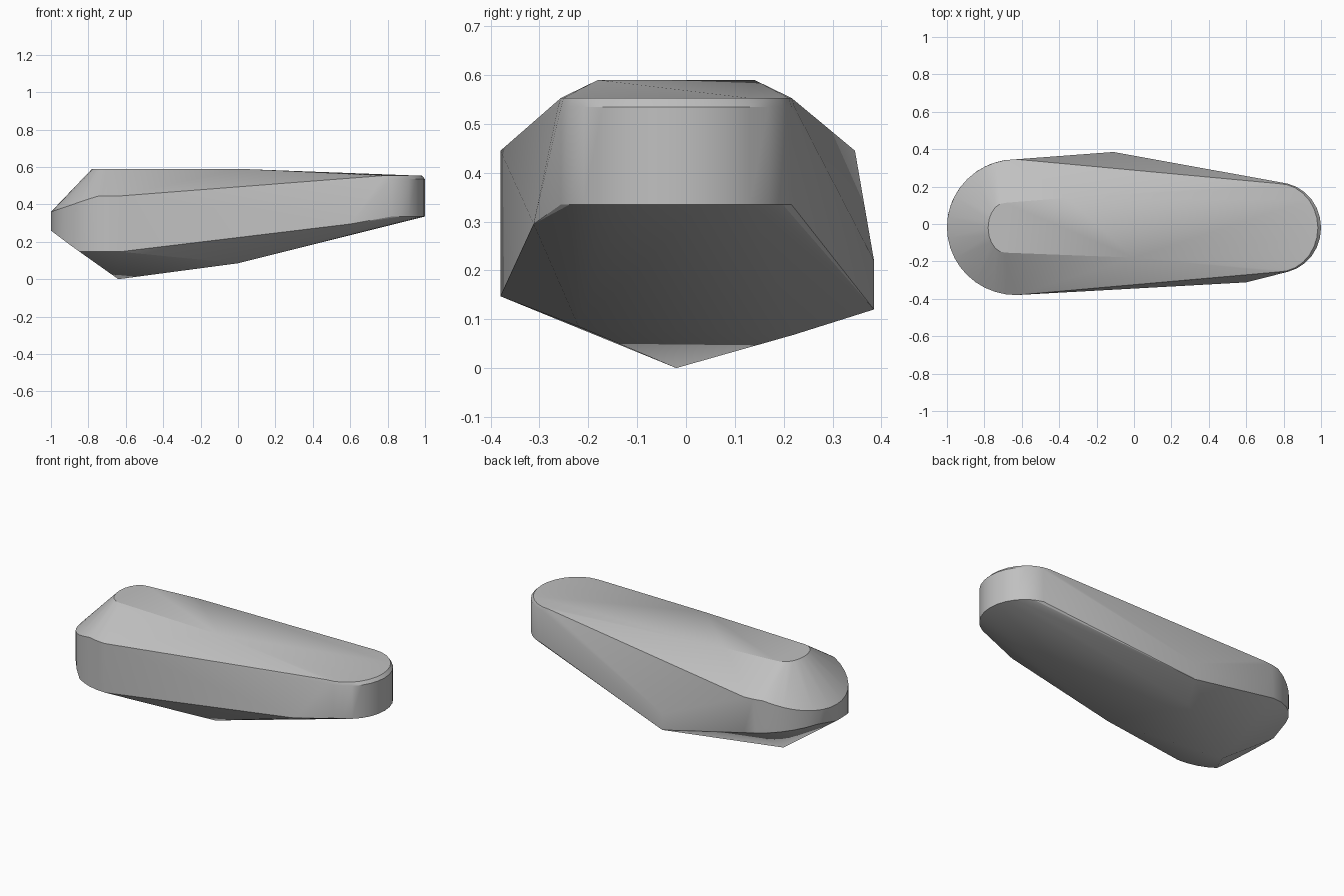
import bpy, bmesh, math

cube = bpy.data.objects.get("Cube")
if cube:
    bpy.data.objects.remove(cube, do_unlink=True)

grey = bpy.data.materials.new("stone_grey")
grey.use_nodes = True
colour = (0.53, 0.53, 0.53, 1)
grey.diffuse_color = colour
grey.node_tree.nodes["Principled BSDF"].inputs["Base Color"].default_value = colour


def arc(cx, cy, rx, ry, start, end, steps, height):
    """Points on an elliptical arc; height is a function of x."""
    points = []
    for i in range(steps + 1):
        a = math.radians(start + (end - start) * i / steps)
        x = cx + rx * math.cos(a)
        points.append((x, cy + ry * math.sin(a), height(x)))
    return points


def slope(x0, z0, x1, z1):
    """Height running from z0 at x0 to z1 at x1, level beyond."""
    def height(x):
        t = min(max((x - x0) / (x1 - x0), 0), 1)
        return z0 + (z1 - z0) * t
    return height


points = []

# Narrow end: upright rounded wall with a fine bevel on top
for inset, z in ((0, 0.335), (0, 0.535), (0.017, 0.553)):
    points += arc(0.77, -0.02, 0.23 - inset, 0.242 - inset / 3, -90, 90, 14,
                  lambda x, z=z: z)

# Broad end: shoulder rim, and the lower rim that drops toward the front
points += arc(-0.63, -0.017, 0.37, 0.363, 90, 270, 20, slope(-1, 0.36, -0.75, 0.445))
points += arc(-0.63, -0.017, 0.37, 0.363, 180, 270, 10, slope(-1, 0.26, -0.85, 0.147))
points += arc(-0.63, -0.017, 0.37, 0.363, 90, 180, 8, slope(-1, 0.29, -0.63, 0.23))

# Flat top
points += arc(-0.69, -0.02, 0.09, 0.133, 90, 270, 10, lambda x: 0.59)
points += [(-0.36, 0.14, 0.59), (0, -0.18, 0.59)]

# Side bulges and the ridged underside
points += [(-0.11, 0.385, 0.12), (-0.11, 0.385, 0.22), (0.6, -0.312, 0.295),
           (-0.64, -0.02, 0), (0, -0.22, 0.085), (-0.2, 0.22, 0.068)]

# Wrap the profile points in one faceted skin
bm = bmesh.new()
for p in points:
    bm.verts.new(p)
bmesh.ops.remove_doubles(bm, verts=bm.verts[:], dist=0.001)
bmesh.ops.convex_hull(bm, input=bm.verts[:])
bmesh.ops.delete(bm, geom=[v for v in bm.verts if not v.link_faces], context="VERTS")
bmesh.ops.dissolve_limit(bm, angle_limit=math.radians(0.5),
                         verts=bm.verts[:], edges=bm.edges[:])
bmesh.ops.recalc_face_normals(bm, faces=bm.faces[:])

mesh = bpy.data.meshes.new("rounded_stone")
bm.to_mesh(mesh)
bm.free()
mesh.materials.append(grey)
stone = bpy.data.objects.new("rounded_stone", mesh)
bpy.context.collection.objects.link(stone)

bpy.ops.object.select_all(action="DESELECT")
stone.select_set(True)
bpy.context.view_layer.objects.active = stone
bpy.ops.object.shade_smooth_by_angle(angle=math.radians(25))
